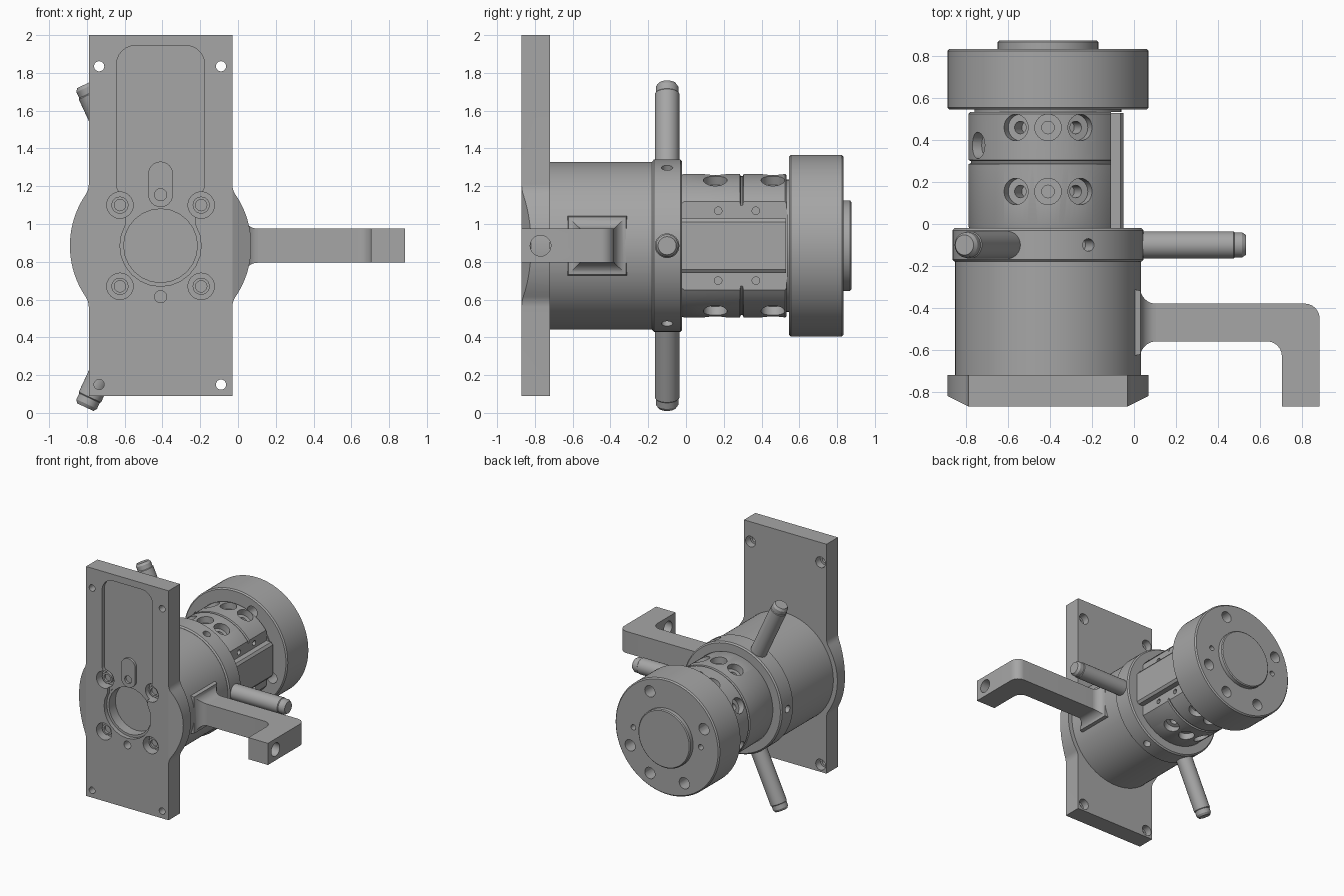
import bpy, bmesh
from math import sin, cos, radians, atan2, sqrt
from mathutils import Vector, Matrix

cube = bpy.data.objects.get("Cube")
if cube:
    bpy.data.objects.remove(cube, do_unlink=True)

steel = bpy.data.materials.new("plain_grey_metal")
steel.use_nodes = True
GREY = (0.38, 0.38, 0.38, 1)
steel.diffuse_color = GREY
steel.node_tree.nodes["Principled BSDF"].inputs["Base Color"].default_value = GREY

AXIS = Vector((-0.41, 0, 0.885))      # centre line of the turned parts, along y
BACK, FRONT = Vector((0, 1, 0)), Vector((0, -1, 0))
parts = []


def finish(name, bm, keep=True):
    bmesh.ops.remove_doubles(bm, verts=bm.verts, dist=1e-5)
    bmesh.ops.recalc_face_normals(bm, faces=bm.faces)
    me = bpy.data.meshes.new(name)
    bm.to_mesh(me)
    bm.free()
    ob = bpy.data.objects.new(name, me)
    bpy.context.collection.objects.link(ob)
    me.materials.append(steel)
    if keep:
        parts.append(ob)
    return ob


def lathe(name, profile, origin=AXIS, direction=BACK, steps=64, keep=True):
    """Turn (radius, height) points around a direction."""
    bm = bmesh.new()
    rot = direction.to_track_quat('Z', 'Y').to_matrix().to_4x4()
    pts = [(0, profile[0][1])] + list(profile) + [(0, profile[-1][1])]
    vs = [bm.verts.new((r, 0, h)) for r, h in pts]
    es = [bm.edges.new(p) for p in zip(vs, vs[1:])]
    bmesh.ops.spin(bm, geom=vs + es, cent=(0, 0, 0), axis=(0, 0, 1),
                   angle=radians(360), steps=steps)
    bm.transform(Matrix.Translation(origin) @ rot)
    return finish(name, bm, keep)


def prism(name, pts, d0, d1, place, keep=True):
    """Extrude a 2D outline; place(u, v, d) gives the 3D point."""
    bm = bmesh.new()
    ends = [[bm.verts.new(place(u, v, d)) for u, v in pts] for d in (d0, d1)]
    for loop in ends:
        bm.faces.new(loop)
    n = len(pts)
    for i in range(n):
        j = (i + 1) % n
        bm.faces.new((ends[0][i], ends[0][j], ends[1][j], ends[1][i]))
    return finish(name, bm, keep)


def on_front(u, v, d):
    return AXIS + Vector((u, d, v))


def on_plan(u, v, d):
    return Vector((u, v, AXIS.z + d))


def rounded(corners, n=8):
    """Outline with each (u, v, radius) corner turned into an arc."""
    out = []
    for i, (u, v, r) in enumerate(corners):
        p = Vector((u, v))
        if not r:
            out.append((u, v))
            continue
        a = (Vector(corners[i - 1][:2]) - p).normalized()
        b = (Vector(corners[(i + 1) % len(corners)][:2]) - p).normalized()
        half = a.angle(b) / 2
        c = p + (a + b).normalized() * r / sin(half)
        t = r * cos(half) / sin(half)
        s, e = p + a * t - c, p + b * t - c
        out += [tuple(c + s.lerp(e, k / n).normalized() * r) for k in range(n + 1)]
    return out


def box(u0, u1, v0, v1):
    return [(u0, v0), (u1, v0), (u1, v1), (u0, v1)]


def cut(ob, cutters):
    for c in cutters:
        m = ob.modifiers.new("cut", 'BOOLEAN')
        m.operation, m.solver, m.object = 'DIFFERENCE', 'EXACT', c
        bpy.context.view_layer.objects.active = ob
        bpy.ops.object.modifier_apply(modifier=m.name)
        bpy.data.objects.remove(c, do_unlink=True)


def drill(profile, origin, direction):
    return lathe("drill", profile, origin, direction, 24, keep=False)


def radial(deg):
    return Vector((cos(radians(deg)), 0, sin(radians(deg))))


# Mounting plate: a tall rectangle blended into a disc
W, R, F = 0.38, 0.48, 0.10
h = sqrt((R + F) ** 2 - (W + F) ** 2)
a = atan2(h, W + F)
blend = [(W + F - F * cos(a * k / 6), h - F * sin(a * k / 6)) for k in range(7)]
disc = [(R * cos(a * k / 12), R * sin(a * k / 12)) for k in range(11, -12, -1)]
side = [(W, 1.115)] + blend + disc + [(u, -v) for u, v in reversed(blend)] + [(W, -0.795)]
outline = side + [(-u, v) for u, v in reversed(side)]
plate = prism("mounting_plate", outline, -0.87, -0.72, on_front)

# Sloped cuts on the two disc sides of the plate
cut(plate, [prism("slope", [(s * W, -0.87), (s * 0.6, -0.76), (s * 0.6, -1), (s * W, -1)],
                  -0.6, 0.6, lambda u, v, d: AXIS + Vector((u, v, d)), False) for s in (1, -1)])

# Shallow pocket, bore, bolt recesses, dowel holes and corner holes
half = [(0.233, 1.06, 0.1), (0.233, 0.30, 0.06), (0.185, 0.25, 0.02), (0.185, 0.05, 0)]
pocket = rounded(half + [(-u, v, r) for u, v, r in reversed(half)])
cutters = [prism("pocket", pocket, -0.9, -0.84, on_front, False),
           drill([(0.215, -0.03), (0.215, 0.035), (0.195, 0.035), (0.195, 0.12)],
                 AXIS + FRONT * 0.87, BACK)]
lug = prism("slot_lug", rounded([(u, v, 0.064) for u, v in box(-0.065, 0.065, 0.205, 0.445)]),
            -0.86, -0.80, on_front)
bolt_spots = [AXIS + Vector((sx * 0.215, -0.87, sz * 0.215)) for sx in (1, -1) for sz in (1, -1)]
cutters += [drill([(0.07, -0.03), (0.07, 0.08)], p, BACK) for p in bolt_spots]
cutters.append(drill([(0.032, -0.03), (0.032, 0.08)], AXIS + Vector((0, -0.87, -0.27)), BACK))
for x in (-0.735, -0.09):
    for z in (0.15, 1.835):
        cutters.append(drill([(0.027, -0.2), (0.027, 0.09), (0.045, 0.09), (0.045, 0.2)],
                             Vector((x, -0.87, z)), BACK))
cut(plate, cutters)
cut(lug, [drill([(0.032, -0.03), (0.032, 0.05)], AXIS + Vector((0, -0.87, 0.27)), BACK)])
for p in bolt_spots:
    lathe("plate_bolt", [(0.03, 0.06), (0.03, 0.04), (0.045, 0.04), (0.045, 0.1)], p, BACK, 24)

# Main hub
lathe("hub", [(0.443, -0.74), (0.443, -0.17)], steps=96)

# Handle ring with spare radial holes
ring = lathe("handle_ring", [(0.445, -0.18), (0.456, -0.17), (0.456, -0.03), (0.445, -0.02)], steps=96)
RING = AXIS + Vector((0, -0.1, 0))
cut(ring, [drill([(0.03, 0.36), (0.03, 0.5)], RING, radial(d)) for d in (65, -65, 180)])

# Three radial handles with stepped tips
for d in (0, 115, -115):
    lathe("radial_handle", [(0.065, 0.4), (0.065, 0.885), (0.06, 0.89), (0.06, 0.925),
                            (0.048, 0.943)], RING, radial(d), 32)

# Clamp body with centre groove, flat side and screw recesses
body = lathe("clamp_body", [(0.372, -0.03), (0.38, -0.01), (0.38, 0.285), (0.368, 0.29),
                            (0.368, 0.3), (0.38, 0.305), (0.38, 0.525), (0.372, 0.533),
                            (0.35, 0.533), (0.35, 0.56)], steps=96)
cutters = [prism("flat", box(0.30, 0.6, -0.5, 0.5), -0.1, 0.535, on_front, False)]
SCREW = [(0.03, 0.24), (0.03, 0.325), (0.063, 0.325), (0.063, 0.45)]
for y in (0.155, 0.46):
    for d in (66, 90, 114):
        for s in (1, -1):
            cutters.append(drill(SCREW, AXIS + BACK * y, radial(s * d)))
for s in (1, -1):
    cutters.append(drill(SCREW, AXIS + BACK * 0.375, radial(s * 152)))
for y in (0.17, 0.37):
    for z in (0.185, -0.185):
        cutters.append(drill([(0.02, 0.24), (0.02, 0.4)], AXIS + Vector((0, y, z)), Vector((1, 0, 0))))
cut(body, cutters)

# Raised pad on the flat side of the body
prism("side_pad", [(0.28, -0.145), (0.345, -0.145), (0.36, -0.125), (0.36, 0.125),
                   (0.345, 0.145), (0.28, 0.145)], -0.02, 0.53, on_front)

# Rear flange with its bolt holes and end cap
flange = lathe("rear_flange", [(0.47, 0.545), (0.48, 0.555), (0.48, 0.825), (0.47, 0.835)], steps=96)
cutters = [drill([(0.047, 0.4), (0.047, 1)], AXIS + radial(d) * 0.375, BACK)
           for d in (65, 155, -25, -65, -115)]
cutters += [drill([(0.022, 0.75), (0.022, 1)], AXIS + radial(d) * 0.31, BACK) for d in (0, 180)]
cut(flange, cutters)
lathe("end_cap", [(0.24, 0.82), (0.24, 0.868), (0.232, 0.875)])

# Bent side arm with a cross hole near its tip
arm = prism("side_arm", rounded([(-0.05, -0.56, 0), (0.705, -0.56, 0.07), (0.705, -0.87, 0),
                                 (0.885, -0.87, 0), (0.885, -0.38, 0.07), (-0.05, -0.38, 0)]),
            -0.09, 0.09, on_plan)
cut(arm, [drill([(0.055, 0.6), (0.055, 1)], Vector((0, -0.77, AXIS.z)), Vector((1, 0, 0)))])

# Flared root where the arm meets the hub
bm = bmesh.new()
FR, last = 0.075, None
for k in range(10):
    t = radians(10 * k)
    x, o = 0.03 + FR * (1 - cos(t)), 0.09 + FR * (1 - sin(t))
    if k == 0:
        x = -0.03
    loop = [bm.verts.new((x, -0.47 + u, AXIS.z + v)) for u, v in box(-o, o, -o, o)]
    if last:
        for i in range(4):
            j = (i + 1) % 4
            bm.faces.new((last[i], last[j], loop[j], loop[i]))
    if k in (0, 9):
        bm.faces.new(loop)
    last = loop
finish("arm_root", bm)

# Smooth the round surfaces, keep the edges sharp
bpy.ops.object.select_all(action='DESELECT')
for ob in parts:
    ob.select_set(True)
bpy.context.view_layer.objects.active = parts[0]
bpy.ops.object.shade_smooth_by_angle(angle=radians(30))
